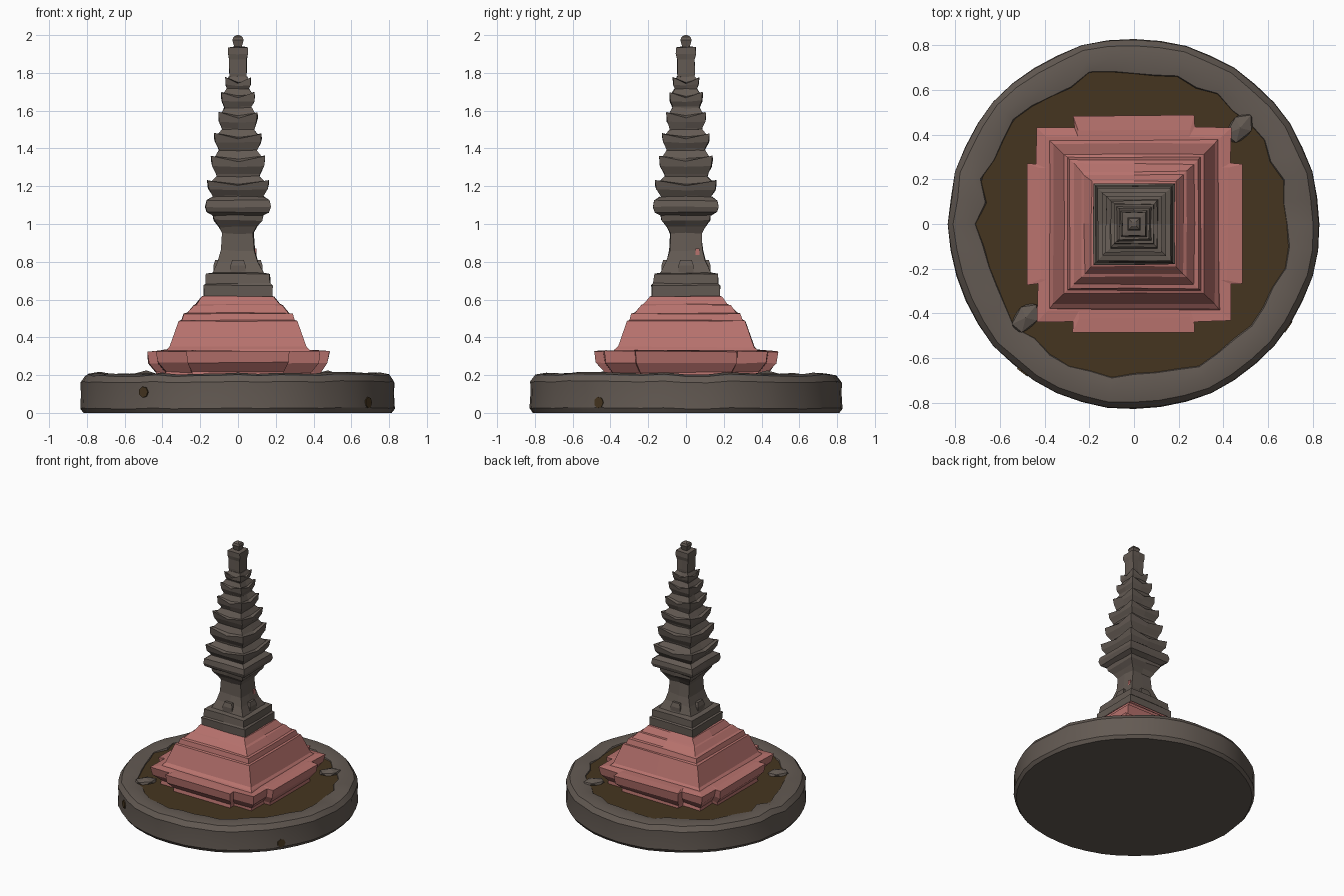
import bpy, bmesh, math, random
from mathutils import Vector, Matrix

random.seed(7)
if "Cube" in bpy.data.objects:
    bpy.data.objects.remove(bpy.data.objects["Cube"])


def material(name, rgb):
    mat = bpy.data.materials.new(name)
    mat.use_nodes = True
    mat.diffuse_color = (*rgb, 1)
    mat.node_tree.nodes["Principled BSDF"].inputs["Base Color"].default_value = (*rgb, 1)
    return mat


STONE = material("weathered stone", (0.125, 0.102, 0.086))
PINK = material("pink plaster", (0.48, 0.17, 0.155))
EARTH = material("dark earth", (0.06, 0.036, 0.014))


def finish(name, bm, mat, smooth=None):
    bmesh.ops.recalc_face_normals(bm, faces=bm.faces)
    mesh = bpy.data.meshes.new(name)
    bm.to_mesh(mesh)
    bm.free()
    mesh.materials.append(mat)
    obj = bpy.data.objects.new(name, mesh)
    bpy.context.collection.objects.link(obj)
    if smooth:
        bpy.ops.object.select_all(action='DESELECT')
        obj.select_set(True)
        bpy.context.view_layer.objects.active = obj
        bpy.ops.object.shade_smooth_by_angle(angle=math.radians(smooth))
    return obj


def loft(name, rings, mat, wobble=0.0, smooth=None):
    """Skin a stack of closed rings and cap both ends."""
    bm = bmesh.new()
    rows = []
    for ring in rings:
        rows.append([bm.verts.new(Vector(p) + Vector([random.uniform(-wobble, wobble) for _ in p]))
                     for p in ring])
    n = len(rows[0])
    for low, high in zip(rows, rows[1:]):
        for i in range(n):
            j = (i + 1) % n
            bm.faces.new((low[i], low[j], high[j], high[i]))
    bm.faces.new(rows[0][::-1])
    bm.faces.new(rows[-1])
    return finish(name, bm, mat, smooth)


def square(h, z, lift=0.0):
    """Square ring with mid-side points; lift raises the corners."""
    return [(x * h, y * h, z + (lift if x and y else 0)) for x, y in
            ((1, 0), (1, 1), (0, 1), (-1, 1), (-1, 0), (-1, -1), (0, -1), (1, -1))]


def cross(arm, body, width, z):
    """Square ring with a shallow projecting bay on every side."""
    quarter = [(arm, -width), (arm, width), (body, width), (body, body), (width, body)]
    ring = []
    for k in range(4):
        turn = Matrix.Rotation(k * math.pi / 2, 2)
        ring += [(*(turn @ Vector(p)), z) for p in quarter]
    return ring


def stack(name, profile, mat, wobble=0.0):
    return loft(name, [square(*p) for p in profile], mat, wobble)


# Round stone platform: rough outer wall, worn rim and shallow bowl
SEGMENTS = 44
bumps = [random.uniform(-1, 1) for _ in range(SEGMENTS)]
rings = []
for r, z, rough_r, rough_z in ((0.815, 0.0, 0.004, 0), (0.832, 0.025, 0.004, 0.004),
                               (0.828, 0.10, 0.005, 0.006), (0.83, 0.165, 0.006, 0.006),
                               (0.805, 0.20, 0.008, 0.008), (0.75, 0.21, 0.012, 0.008),
                               (0.695, 0.20, 0.024, 0.006), (0.68, 0.17, 0.024, 0)):
    ring = []
    for i, b in enumerate(bumps):
        a = math.tau * i / SEGMENTS
        rr = r + rough_r * b
        zz = z + rough_z * bumps[(i * 5 + 3) % SEGMENTS]
        ring.append((rr * math.cos(a), rr * math.sin(a), zz))
    rings.append(ring)
loft("platform", rings, STONE, smooth=30)

# Earth floor inside the rim
bm = bmesh.new()
bmesh.ops.create_circle(bm, cap_ends=True, segments=SEGMENTS, radius=0.71,
                        matrix=Matrix.Translation((0, 0, 0.192)))
finish("earth_floor", bm, EARTH)

# Loose stones by two corners of the plinth
for name, x, y in (("stone_back_left", 0.475, 0.43), ("stone_front_right", -0.485, -0.42)):
    bm = bmesh.new()
    bmesh.ops.create_icosphere(bm, subdivisions=1, radius=1,
                               matrix=Matrix.Translation((x, y, 0.195))
                               @ Matrix.Rotation(math.radians(50), 4, 'Z')
                               @ Matrix.Diagonal((0.085, 0.055, 0.03, 1)))
    finish(name, bm, STONE)

# Earth patches on the platform wall
for name, x, z in (("wall_patch_right", -0.5, 0.11), ("wall_patch_left", 0.69, 0.055)):
    a = math.atan2(-math.sqrt(0.83 ** 2 - x ** 2), x)
    bm = bmesh.new()
    bmesh.ops.create_cone(bm, cap_ends=True, segments=7, radius1=0.03, radius2=0.03, depth=0.009,
                          matrix=Matrix.Translation((0.829 * math.cos(a), 0.829 * math.sin(a), z))
                          @ Matrix.Rotation(a, 4, 'Z') @ Matrix.Rotation(math.pi / 2, 4, 'Y'))
    finish(name, bm, EARTH)

# Pink plinth with projecting bays
loft("plinth", [cross(0.44, 0.39, 0.24, 0.18), cross(0.435, 0.385, 0.24, 0.215),
                cross(0.475, 0.425, 0.265, 0.265), cross(0.485, 0.435, 0.27, 0.325),
                cross(0.42, 0.39, 0.25, 0.33)], PINK, 0.005)

# Pink stepped body
stack("stepped_body", ((0.40, 0.30), (0.375, 0.335), (0.36, 0.35), (0.312, 0.487), (0.298, 0.492),
                       (0.288, 0.525), (0.27, 0.53), (0.235, 0.57), (0.222, 0.575),
                       (0.19, 0.615), (0.17, 0.62)), PINK, 0.003)

# Stone pedestal and waisted shaft
stack("pedestal", ((0.18, 0.59), (0.182, 0.675), (0.172, 0.685), (0.168, 0.735), (0.12, 0.742)),
      STONE, 0.003)
stack("shaft", ((0.135, 0.735), (0.105, 0.80), (0.088, 0.86), (0.082, 0.95), (0.10, 0.985),
                (0.128, 1.02), (0.135, 1.065)), STONE, 0.004)

# Upright panels at the foot of the shaft
for k, side in enumerate(("left", "back", "right", "front")):
    panel = stack("shaft_panel_" + side, ((0.04, 0.68), (0.04, 0.78), (0.03, 0.81)), STONE)
    panel.data.transform(Matrix.Rotation(k * math.pi / 2, 4, 'Z')
                         @ Matrix.Translation((0.09, 0, 0)))

# Small plaster remnant on the shaft
bm = bmesh.new()
bmesh.ops.create_cube(bm, size=1, matrix=Matrix.Translation((0.093, 0.06, 0.853))
                      @ Matrix.Diagonal((0.009, 0.022, 0.035, 1)))
finish("plaster_remnant", bm, PINK)

# Slab carrying the spire
stack("spire_slab", ((0.13, 1.045), (0.165, 1.062), (0.173, 1.09), (0.168, 1.125), (0.135, 1.145)),
      STONE, 0.003)

# Roof tiers with upturned corners, shrinking upwards
tiers = ((1.13, 0.162), (1.245, 0.142), (1.385, 0.125), (1.49, 0.104), (1.605, 0.088), (1.705, 0.068))
tops = [z for z, _ in tiers[1:]] + [1.77]
for i, ((z, h), top) in enumerate(zip(tiers, tops)):
    d = top - z
    stack(f"roof_tier_{i + 1}", ((h * 0.76, z - 0.01), (h * 0.82, z + d * 0.15),
                                 (h * 0.96, z + d * 0.42, 0.005), (h, z + d * 0.62, 0.03),
                                 (h * 0.86, z + d * 0.72, 0.012), (h * 0.68, top + 0.01)),
          STONE, 0.003)

# Top post and finial
stack("top_post", ((0.04, 1.74), (0.046, 1.80), (0.046, 1.87), (0.053, 1.90), (0.052, 1.935),
                   (0.025, 1.938)), STONE, 0.002)
stack("finial", ((0.018, 1.93), (0.03, 1.975), (0.024, 1.99), (0.008, 2.0)), STONE)
